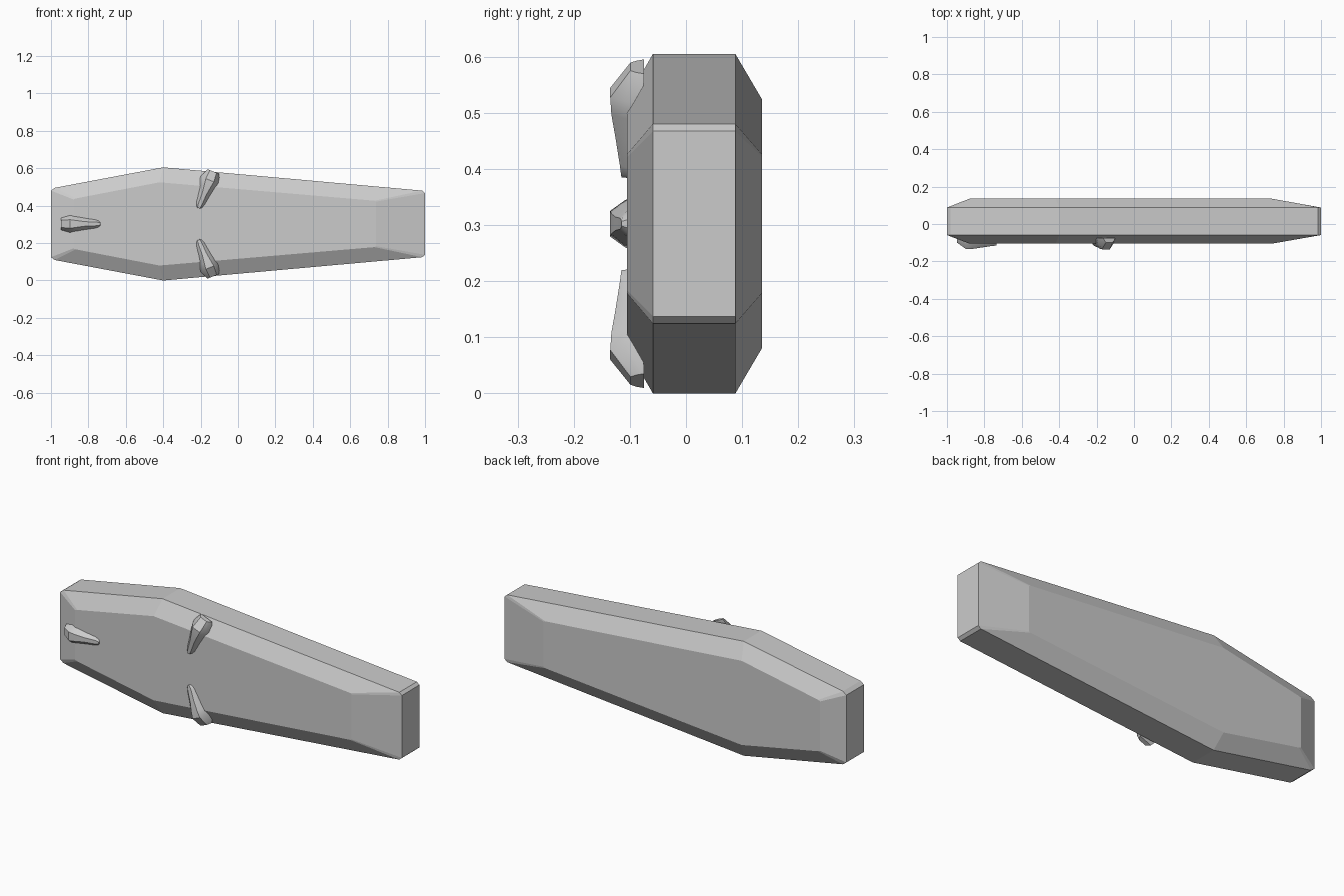
import bpy, bmesh
from math import atan2, cos, sin
from mathutils import Vector

if "Cube" in bpy.data.objects:
    bpy.data.objects.remove(bpy.data.objects["Cube"])

MID = 0.3025  # height of the long axis


def loft(name, loops):
    """Skin a stack of equal-sized closed loops and cap both ends."""
    bm = bmesh.new()
    rings = [[bm.verts.new(p) for p in loop] for loop in loops]
    n = len(rings[0])
    for a, b in zip(rings, rings[1:]):
        for i in range(n):
            j = (i + 1) % n
            bm.faces.new((a[i], a[j], b[j], b[i]))
    bm.faces.new(rings[0])
    bm.faces.new(rings[-1])
    bmesh.ops.recalc_face_normals(bm, faces=bm.faces)
    me = bpy.data.meshes.new(name)
    bm.to_mesh(me)
    bm.free()
    ob = bpy.data.objects.new(name, me)
    bpy.context.collection.objects.link(ob)
    return ob


def outline(half, y):
    """Mirror a half outline (x, half width) about the long axis."""
    pts = [(x, MID + w) for x, w in half] + [(x, MID - w) for x, w in reversed(half)]
    return [(x, y, z) for x, z in pts]


# Coffin-shaped box with sloped front and back borders
outer = [(-1, 0.178), (-0.98, 0.193), (-0.4, 0.3025), (0.985, 0.178), (1, 0.165)]
inner = [(-0.88, 0.131), (-0.868, 0.136), (-0.42, 0.2225), (0.73, 0.124), (0.738, 0.119)]
loft("coffin_body", [outline(inner, -0.105), outline(outer, -0.059),
                     outline(outer, 0.088), outline(inner, 0.135)])

# Claw sections: distance, half width, ridge half width, base y, ridge y
SECTIONS = [
    (0.0, 0.034, 0.019, -0.075, -0.099),
    (0.05, 0.055, 0.023, -0.076, -0.135),
    (0.085, 0.046, 0.018, -0.088, -0.133),
    (0.13, 0.036, 0.012, -0.095, -0.126),
    (0.185, 0.027, 0.010, -0.098, -0.118),
    (0.203, 0.019, 0.008, -0.098, -0.116),
    (0.211, 0.008, 0.004, -0.098, -0.115),
]


def claw(name, base, tip):
    a = atan2(tip[1] - base[1], tip[0] - base[0])
    loops = []
    for u, w, t, yb, yt in SECTIONS:
        ym = yb * 0.45 + yt * 0.55
        m = w * 0.6 + t * 0.4
        prof = [(-w, yb), (-m, ym), (-t, yt), (t, yt), (m, ym), (w, yb)]
        loops.append([(base[0] + u * cos(a) - v * sin(a), y,
                       base[1] + u * sin(a) + v * cos(a)) for v, y in prof])
    ob = loft(name, loops)
    bpy.ops.object.select_all(action='DESELECT')
    ob.select_set(True)
    bpy.context.view_layer.objects.active = ob
    bpy.ops.object.shade_smooth_by_angle(angle=0.6)


# Three claws gripping the front border
claw("head_claw", (-0.947, MID), (-0.735, MID))
for name, s in (("upper_claw", 1), ("lower_claw", -1)):
    claw(name, (-0.132, MID + s * 0.28), (-0.21, MID + s * 0.087))
